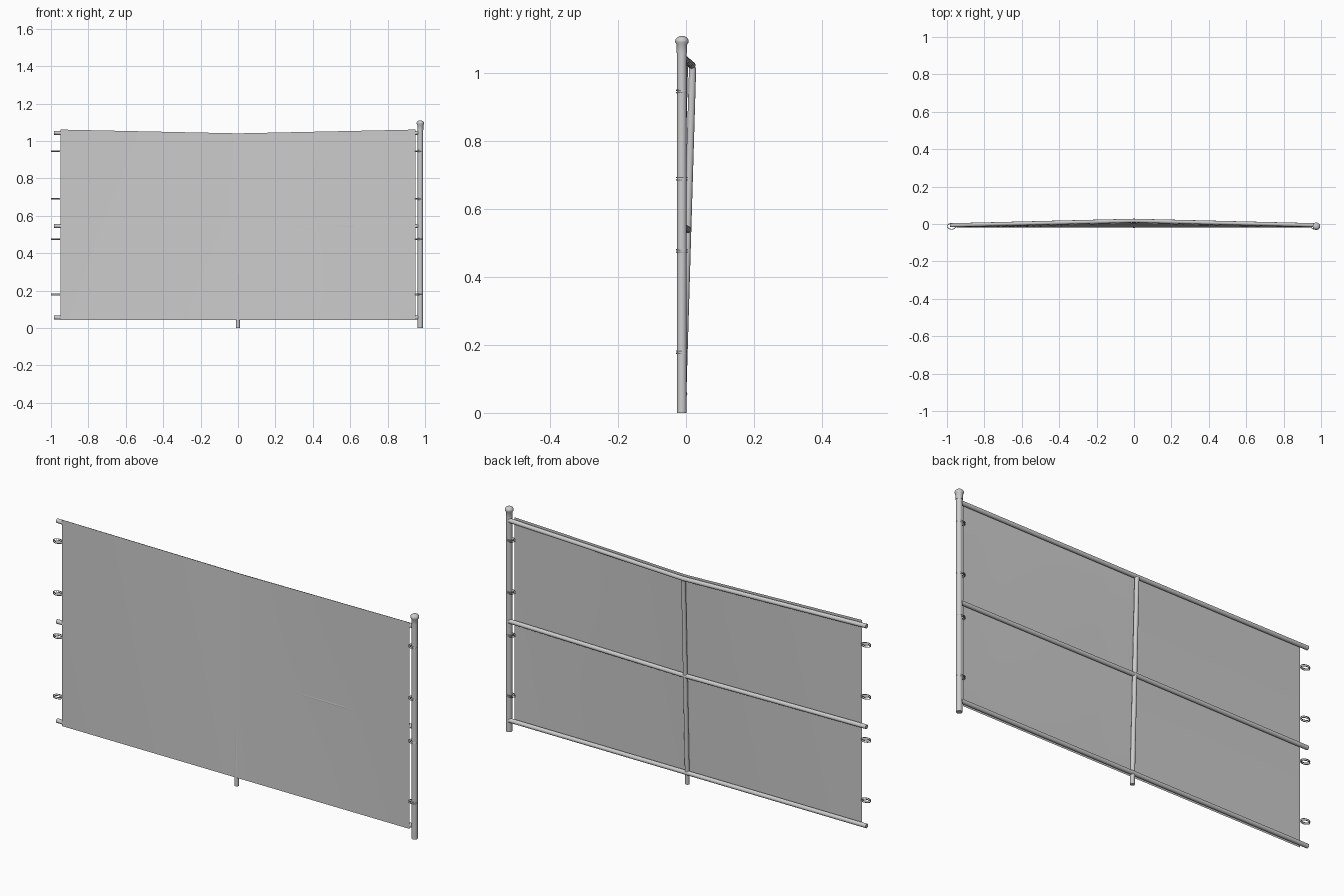
import bpy, bmesh, math
from mathutils import Vector

if "Cube" in bpy.data.objects:
    bpy.data.objects.remove(bpy.data.objects["Cube"])

R = 0.0105          # tube radius of rails and support
X_END = 0.984       # rail end
POST = (0.975, -0.012)


def finish(name, bm, angle=40):
    bmesh.ops.recalc_face_normals(bm, faces=bm.faces)
    me = bpy.data.meshes.new(name)
    bm.to_mesh(me)
    bm.free()
    ob = bpy.data.objects.new(name, me)
    bpy.context.collection.objects.link(ob)
    bpy.ops.object.select_all(action='DESELECT')
    ob.select_set(True)
    bpy.context.view_layer.objects.active = ob
    bpy.ops.object.shade_smooth_by_angle(angle=math.radians(angle))
    return ob


def lathe(name, profile, x, y, n=24):
    bm = bmesh.new()
    rings = []
    for r, z in profile:
        rings.append([bm.verts.new((x + r * math.cos(2 * math.pi * i / n),
                                    y + r * math.sin(2 * math.pi * i / n), z)) for i in range(n)])
    for a, b in zip(rings, rings[1:]):
        for i in range(n):
            bm.faces.new((a[i], a[(i + 1) % n], b[(i + 1) % n], b[i]))
    bm.faces.new(rings[0])
    bm.faces.new(rings[-1])
    return finish(name, bm)


def tube(name, points, radius=R, n=16, side=Vector((0, 1, 0)), closed=False):
    """Sweep a circle along points; side is one fixed cross-section axis."""
    bm = bmesh.new()
    pts = [Vector(p) for p in points]
    m = len(pts)
    rings = []
    for k, p in enumerate(pts):
        if closed:
            d = pts[(k + 1) % m] - pts[k - 1]
        else:
            d = pts[min(k + 1, m - 1)] - pts[max(k - 1, 0)]
        u = d.cross(side).normalized()
        v = u.cross(d).normalized()
        rings.append([bm.verts.new(p + radius * (u * math.cos(2 * math.pi * i / n)
                                                 + v * math.sin(2 * math.pi * i / n))) for i in range(n)])
    for k in range(m if closed else m - 1):
        a, b = rings[k], rings[(k + 1) % m]
        for i in range(n):
            bm.faces.new((a[i], a[(i + 1) % n], b[(i + 1) % n], b[i]))
    if not closed:
        bm.faces.new(rings[0])
        bm.faces.new(rings[-1])
    return finish(name, bm)


def lean_y(x, z):
    """Depth of the rail line: ends upright, middle leaning back with height."""
    t = max(0, 1 - abs(x) / X_END)
    return -0.0065 + (0.0245 * z - 0.0015) * t


# horizontal rails, bent back and sagging at the middle
for name, z, sag in (("bottom_rail", 0.056, 0.0), ("middle_rail", 0.546, 0.006), ("top_rail", 1.044, 0.02)):
    tube(name, [(-X_END, lean_y(X_END, z), z), (0, lean_y(0, z), z - sag), (0.97, lean_y(0.97, z), z)])

# leaning middle support
tube("middle_support", [(0, -0.011, 0), (0, 0.0195, 1.018)])

# end post with domed cap
lathe("end_post", [(0.014, 0), (0.014, 1.08)], *POST)
lathe("post_cap", [(0.0155, 1.06), (0.0155, 1.085), (0.02, 1.092), (0.02, 1.097),
                   (0.0175, 1.103), (0.012, 1.1075), (0.006, 1.11), (0.001, 1.1105)], *POST)

# fabric panel hung against the front of the rails
bm = bmesh.new()
nx, nz = 48, 24
grid = []
for i in range(nx + 1):
    x = -0.95 + 1.9 * i / nx
    t = 1 - abs(x) / X_END
    col = []
    for j in range(nz + 1):
        z = 0.042 + (1.02 - 0.021 * t) * j / nz
        y = lean_y(x, z) - R - 0.0006
        # slight billow where the middle rail pushes through
        if 0.15 < x < 0.82:
            y += 0.0013 * math.sin(math.pi * (x - 0.15) / 0.67) * math.sin(math.pi * j / nz)
        col.append(bm.verts.new((x, y, z)))
    grid.append(col)
for i in range(nx):
    for j in range(nz):
        bm.faces.new((grid[i][j], grid[i + 1][j], grid[i + 1][j + 1], grid[i][j + 1]))
panel = finish("fabric_panel", bm)

# tie loops at both ends, each two thin strands
for side, cx, rx in (("left", -0.976, 0.0225), ("right", 0.967, 0.0205)):
    for k, z in enumerate((0.947, 0.69, 0.477, 0.179)):
        for s, dz in (("upper", 0.0035), ("lower", -0.0035)):
            loop = [(cx + rx * math.cos(a), -0.0125 + 0.0155 * math.sin(a), z + dz)
                    for a in (2 * math.pi * i / 24 for i in range(24))]
            tube(f"{side}_tie_{k + 1}_{s}", loop, 0.002, 8, Vector((0, 0, 1)), True)
